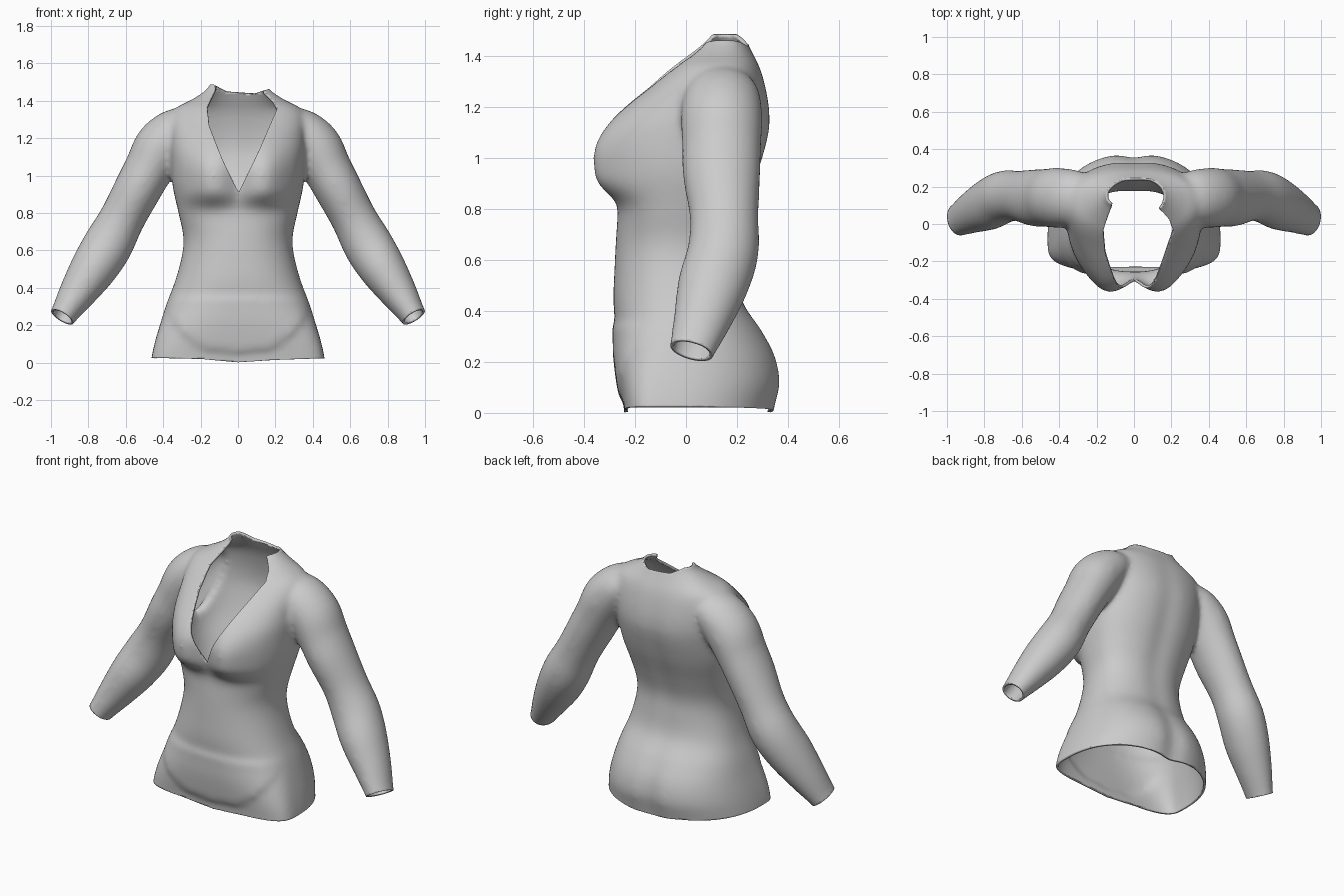
import bpy, bmesh, math
from mathutils import Vector

if "Cube" in bpy.data.objects:
    bpy.data.objects.remove(bpy.data.objects["Cube"])

fabric = bpy.data.materials.new("grey fabric")
fabric.diffuse_color = (0.6, 0.6, 0.6, 1)
fabric.use_nodes = True
fabric.node_tree.nodes["Principled BSDF"].inputs["Base Color"].default_value = fabric.diffuse_color


def spline(rows, steps):
    """Catmull-Rom interpolation through rows of numbers."""
    out = []
    for i in range(len(rows) - 1):
        a, b, c, d = (rows[max(0, min(len(rows) - 1, i + k))] for k in (-1, 0, 1, 2))
        for s in range(steps):
            t = s / steps
            out.append([0.5 * (2 * q + (r - p) * t + (2 * p - 5 * q + 4 * r - u) * t * t
                               + (3 * q - p - 3 * r + u) * t ** 3)
                        for p, q, r, u in zip(a, b, c, d)])
    return out + [list(rows[-1])]


def loft(bm, rings):
    vs = [[bm.verts.new(p) for p in ring] for ring in rings]
    n = len(vs[0])
    for a, b in zip(vs, vs[1:]):
        for i in range(n):
            bm.faces.new((a[i], a[(i + 1) % n], b[(i + 1) % n], b[i]))
    bm.faces.new(vs[0][::-1])
    bm.faces.new(vs[-1])


def spow(v, e):
    return math.copysign(abs(v) ** e, v)


def bell(v, width, power=2):
    return math.exp(-abs(v / width) ** power)


def front_relief(x, z):
    """Bust and belly panel pushed forward from the torso."""
    bust = .108 * bell(abs(x) - .14, .145) * bell(z - .985, *((.17, 2) if z > .985 else (.135, 4)))
    panel = .014 if z < .35 and (x / .38) ** 2 + ((z - .34) / .29) ** 2 < 1 else 0
    return bust + panel


body = bmesh.new()

# Torso: z, half width, front y, back y, y of widest point, front squareness
TORSO = [(-0.08, .475, -.235, .33, -.08, 4), (.03, .462, -.245, .357, -.08, 4),
         (.12, .442, -.26, .376, -.07, 3.5), (.22, .412, -.272, .358, -.05, 2.9),
         (.32, .38, -.275, .305, -.03, 2.5), (.44, .335, -.285, .225, -.02, 2.3),
         (.58, .298, -.28, .20, -.02, 2.2), (.68, .293, -.275, .20, -.01, 2.2),
         (.80, .318, -.267, .235, 0, 2.4), (.95, .35, -.262, .29, .03, 2.7),
         (1.10, .36, -.27, .33, .06, 2.7), (1.20, .365, -.228, .33, .09, 2.5),
         (1.30, .365, -.13, .31, .11, 2.4), (1.36, .335, -.065, .29, .12, 2.3),
         (1.40, .26, -.015, .27, .13, 2.3), (1.44, .195, .035, .25, .14, 2.3),
         (1.48, .155, .075, .232, .15, 2.3), (1.55, .135, .12, .215, .16, 2.3)]
rings = []
for z, hw, yf, yb, yw, e in spline(TORSO, 6):
    ring = []
    for i in range(96):
        t = 2 * math.pi * i / 96
        c, s = math.cos(t), math.sin(t)
        k = 2 / (e if s < 0 else 2.3)
        x = hw * spow(c, k)
        y = yw + (yb - yw if s > 0 else yw - yf) * spow(s, k)
        if s > 0:                                   # spine and seat groove
            y -= (.022 * bell(z - .1, .25) + .012 * bell(z - .9, .4)) * bell(x, .065) * s
        else:
            y -= front_relief(x, z) * min(1, -1.6 * s)
        ring.append((x, y, z))
    rings.append(ring)
loft(body, rings)

# Sleeve: x, y, z, radius across, radius front to back
SLEEVE = [(.22, .14, 1.27, .08, .12), (.32, .14, 1.24, .125, .15),
          (.41, .14, 1.155, .143, .16), (.475, .14, 1.04, .132, .155),
          (.535, .14, .93, .127, .152), (.62, .15, .77, .122, .135),
          (.695, .145, .63, .133, .14), (.775, .105, .50, .125, .138),
          (.86, .065, .37, .1, .115), (.94, .022, .245, .07, .09),
          (.99, -.004, .167, .063, .083)]
CUFF = Vector((.94, .022, .245))
CUFF_DIR = Vector((.50, -.26, -.80)).normalized()

for side in (1, -1):
    path = spline(SLEEVE, 4)
    rings = []
    for i, (x, y, z, ra, rb) in enumerate(path):
        p, q = path[max(i - 1, 0)], path[min(i + 1, len(path) - 1)]
        d = Vector([q[k] - p[k] for k in range(3)]).normalized()
        u = d.cross(Vector((0, 1, 0))).normalized()
        v = d.cross(u)
        ring = []
        for j in range(36):
            t = 2 * math.pi * j / 36
            pt = Vector((x, y, z)) + u * ra * math.cos(t) + v * rb * math.sin(t)
            ring.append((side * pt.x, pt.y, pt.z))
        rings.append(ring)
    loft(body, rings)

bmesh.ops.recalc_face_normals(body, faces=body.faces[:])
mesh = bpy.data.meshes.new("shirt")
body.to_mesh(mesh)
body.free()
shirt = bpy.data.objects.new("shirt", mesh)
bpy.context.collection.objects.link(shirt)

# Fuse the volumes into one smooth skin
rem = shirt.modifiers.new("fuse", 'REMESH')
rem.mode = 'VOXEL'
rem.voxel_size = 0.013
smo = shirt.modifiers.new("soften", 'SMOOTH')
smo.factor = 0.5
smo.iterations = 18
bpy.context.view_layer.update()
dg = bpy.context.evaluated_depsgraph_get()
skin = bpy.data.meshes.new_from_object(shirt.evaluated_get(dg))
shirt.modifiers.clear()
shirt.data = skin

bm = bmesh.new()
bm.from_mesh(skin)
bmesh.ops.recalc_face_normals(bm, faces=bm.faces[:])


def slice_at(co, no, near):
    """Add an edge line where a plane crosses the nearby faces."""
    faces = [f for f in bm.faces if near(f.calc_center_median())]
    geom = set(faces)
    for f in faces:
        geom.update(f.edges)
        geom.update(f.verts)
    bmesh.ops.bisect_plane(bm, geom=list(geom), dist=1e-5, plane_co=co, plane_no=no)


def remove(rule):
    bmesh.ops.delete(bm, geom=[f for f in bm.faces if rule(f.calc_center_median())],
                     context='FACES')


def inside(outline, c):
    hit = False
    for (x0, z0), (x1, z1) in zip(outline, outline[1:] + outline[:1]):
        if (z0 > c.z) != (z1 > c.z) and c.x < x0 + (c.z - z0) * (x1 - x0) / (z1 - z0):
            hit = not hit
    return hit


def cut_out(outline, y_max, near):
    """Remove the skin within an outline seen from the front."""
    for (x0, z0), (x1, z1) in zip(outline, outline[1:] + outline[:1]):
        slice_at((x0, 0, z0), (z1 - z0, 0, x0 - x1), near)
    slice_at((0, y_max, 0), (0, 1, 0), near)
    remove(lambda c: c.y < y_max and inside(outline, c))


# Openings: deep neckline, collar edge, hem and cuffs
cut_out([(.003, .91), (.11, 1.13), (.21, 1.36), (.19, 1.40), (.14, 1.45), (.11, 1.6), (-.1, 1.6),
         (-.125, 1.46), (-.165, 1.37), (-.155, 1.27), (-.085, 1.09)], .2,
        lambda c: c.z > .87 and abs(c.x) < .26 and c.y < .23)
cut_out([(-.5, 1.7), (-.5, 1.5), (-.13, 1.487), (-.06, 1.45), (.09, 1.44), (.16, 1.462),
         (.5, 1.5), (.5, 1.7)], .7, lambda c: c.z > 1.4)
cut_out([(-.65, .03), (-.2, .02), (0, .002), (.2, .015), (.65, .03), (.65, -.5), (-.65, -.5)],
        .7, lambda c: c.z < .06 and abs(c.x) < .6)
for side in (1, -1):
    d = Vector((side * CUFF_DIR.x, CUFF_DIR.y, CUFF_DIR.z))
    o = Vector((side * CUFF.x, CUFF.y, CUFF.z))
    slice_at(o, d, lambda c: c.x * side > .75)
    remove(lambda c: c.x * side > .75 and (c - o).dot(d) > 0)

# Keep only the main piece of cloth
left, pieces = set(bm.faces), []
while left:
    stack, piece = [left.pop()], []
    while stack:
        f = stack.pop()
        piece.append(f)
        for e in f.edges:
            for g in e.link_faces:
                if g in left:
                    left.discard(g)
                    stack.append(g)
    pieces.append(piece)
pieces.sort(key=len)
scrap = [f for piece in pieces[:-1] for f in piece]
bmesh.ops.delete(bm, geom=scrap, context='FACES')
bmesh.ops.remove_doubles(bm, verts=bm.verts[:], dist=0.0015)
bm.to_mesh(skin)
bm.free()
skin.materials.clear()
skin.materials.append(fabric)
for p in skin.polygons:
    p.material_index = 0

# Cloth thickness
sol = shirt.modifiers.new("thickness", 'SOLIDIFY')
sol.thickness = 0.014
sol.offset = -1

bpy.context.view_layer.objects.active = shirt
shirt.select_set(True)
bpy.ops.object.shade_smooth_by_angle(angle=math.radians(50))
